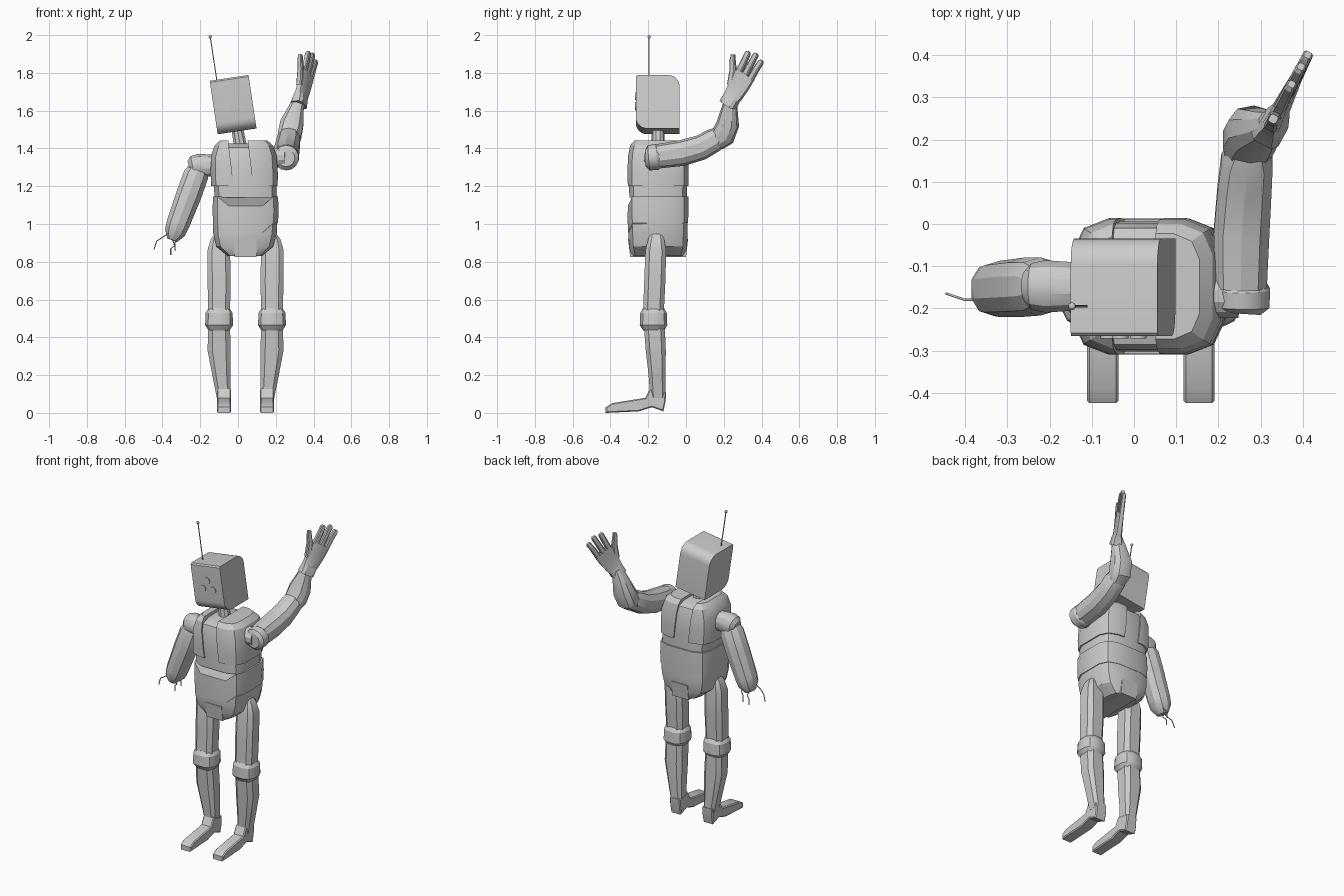
import bpy, bmesh, math
from mathutils import Vector, Matrix

if "Cube" in bpy.data.objects:
    bpy.data.objects.remove(bpy.data.objects["Cube"])


def finish(name, bm, angle=28):
    bmesh.ops.recalc_face_normals(bm, faces=bm.faces[:])
    me = bpy.data.meshes.new(name)
    bm.to_mesh(me)
    bm.free()
    ob = bpy.data.objects.new(name, me)
    bpy.context.collection.objects.link(ob)
    bpy.ops.object.select_all(action='DESELECT')
    ob.select_set(True)
    bpy.context.view_layer.objects.active = ob
    bpy.ops.object.shade_smooth_by_angle(angle=math.radians(angle))
    return ob


def tube_bm(stations, n=8, p=0.7, ref=(1, 0, 0), axis=None, dip=0):
    """Loft stations (x, y, z, ru[, rv]) with a rounded-box section; dip lowers the front middle."""
    bm = bmesh.new()
    ref = Vector(ref)
    pts = [Vector(s[:3]) for s in stations]
    ang = [2 * math.pi * (i + 0.5) / n for i in range(n)]
    sec = [(math.copysign(abs(math.cos(a)) ** p, math.cos(a)),
            math.copysign(abs(math.sin(a)) ** p, math.sin(a))) for a in ang]
    m = max(c for c, s in sec)
    rings = []
    for i, st in enumerate(stations):
        t = Vector(axis) if axis else pts[min(i + 1, len(pts) - 1)] - pts[max(i - 1, 0)]
        t.normalize()
        v = t.cross(ref).normalized()
        u = v.cross(t)
        ru, rv = st[3], st[-1]
        ring = []
        for c, s in sec:
            co = pts[i] + u * (ru * c / m) + v * (rv * s / m)
            if dip and s < -0.9 * m:
                co.z -= dip
            ring.append(bm.verts.new(co))
        rings.append(ring)
    for a, b in zip(rings, rings[1:]):
        for i in range(n):
            j = (i + 1) % n
            bm.faces.new((a[i], a[j], b[j], b[i]))
    bm.faces.new(rings[0])
    bm.faces.new(rings[-1])
    return bm


def tube(name, stations, **kw):
    return finish(name, tube_bm(stations, **kw))


def extrude_profile(name, prof, hw, matrix, bevel=0.0):
    """Extrude a (y, z) outline to +-hw in x."""
    bm = bmesh.new()
    f = bm.faces.new([bm.verts.new((-hw, y, z)) for y, z in prof])
    r = bmesh.ops.extrude_face_region(bm, geom=[f])
    bmesh.ops.translate(bm, verts=[g for g in r['geom'] if isinstance(g, bmesh.types.BMVert)],
                        vec=(2 * hw, 0, 0))
    if bevel:
        sides = [e for e in bm.edges if abs(e.verts[0].co.x - e.verts[1].co.x) < 1e-5]
        bmesh.ops.bevel(bm, geom=sides, offset=bevel, segments=1, affect='EDGES')
    bm.transform(matrix)
    return finish(name, bm)


def wire(name, pts, r):
    cu = bpy.data.curves.new(name, 'CURVE')
    cu.dimensions = '3D'
    cu.bevel_depth = r
    cu.bevel_resolution = 1
    cu.use_fill_caps = True
    sp = cu.splines.new('POLY')
    sp.points.add(len(pts) - 1)
    for q, c in zip(sp.points, pts):
        q.co = (*c, 1)
    bpy.context.collection.objects.link(bpy.data.objects.new(name, cu))


UP = (0, 0, 1)
CY = -0.148

# torso: three overlapping bands
body = dict(n=12, p=0.5, axis=UP)
tube("pelvis", [(.036, CY, .83, .09, .14), (.036, CY, .88, .15, .153),
                (.037, CY, .95, .168, .157), (.038, CY, 1.02, .17, .157)], **body)
tube("waist", [(.04, CY, 1.005, .172, .159), (.04, CY, 1.07, .175, .161),
               (.04, CY, 1.145, .172, .16)], dip=.05, **body)
tube("chest", [(.04, CY, 1.14, .163, .152), (.035, CY, 1.25, .168, .154),
               (.031, CY, 1.36, .165, .15), (.03, CY, 1.405, .142, .138),
               (.03, CY, 1.425, .09, .09)], **body)
extrude_profile("pelvis_strip", [(-.307, .92), (-.295, .825), (-.0, .825), (.011, .92)],
                .058, Matrix.Translation((.04, 0, 0)))

# shoulder yokes: slightly larger chest shell cut into two halves
for side, x0 in ((-1, -.035), (1, .068)):
    bm = tube_bm([(.034, CY, 1.2, .176, .16), (.033, CY, 1.27, .178, .162),
                  (.031, CY, 1.36, .174, .159), (.031, CY, 1.415, .155, .148),
                  (.03, CY, 1.442, .125, .125)], **body)
    cut = bmesh.ops.bisect_plane(bm, geom=bm.verts[:] + bm.edges[:] + bm.faces[:],
                                 plane_co=(x0, 0, 1.3), plane_no=(-side, 0, -side * .12),
                                 clear_outer=True)
    bmesh.ops.holes_fill(bm, edges=[g for g in cut['geom_cut'] if isinstance(g, bmesh.types.BMEdge)])
    finish("shoulder_yoke", bm)

# neck
tube("neck", [(.015, CY, 1.4, .035), (-.005, CY, 1.51, .03)], n=10, p=1)

# head: side outline with rounded top-back and bottom-front edges
D, H, R = .116, .143, .06
arc = [math.radians(a) for a in range(0, 91, 15)]
prof = [(-D, H - .008), (-D + .008, H)]
prof += [(D - R + R * math.sin(a), H - R + R * math.cos(a)) for a in arc]
prof += [(D, -H)]
prof += [(-D + R - R * math.sin(a), -H + R - R * math.cos(a)) for a in arc]
HM = Matrix.Translation((-.026, -.15, 1.632)) @ Matrix.Rotation(math.radians(-8.5), 4, 'Y')
extrude_profile("head", prof, .104, HM)

# face discs
for x, z in ((.0, .045), (-.035, -.005), (.035, -.01)):
    bm = bmesh.new()
    bmesh.ops.create_cone(bm, cap_ends=True, segments=16, radius1=.02, radius2=.02, depth=.01,
                          matrix=HM @ Matrix.Translation((x, -D, z)) @ Matrix.Rotation(math.pi / 2, 4, 'X'))
    finish("face_disc", bm)

# antenna
wire("antenna", [(-.112, -.195, 1.76), (-.147, -.195, 1.992)], .003)
bm = bmesh.new()
bmesh.ops.create_uvsphere(bm, u_segments=10, v_segments=6, radius=.009,
                          matrix=Matrix.Translation((-.147, -.195, 1.991)))
finish("antenna_tip", bm)

# legs and feet, mirrored about the body centre
foot = [(-.425, .0), (-.425, .03), (-.39, .052), (-.29, .068), (-.215, .08), (-.19, .13),
        (-.105, .11), (-.108, .06), (-.12, .008), (-.18, .03), (-.25, .008)]
for s in (-1, 1):
    def leg(name, rows, **kw):
        tube(name, [(.04 + s * x, y, z, rx, ry) for x, y, z, rx, ry in rows], axis=UP, **kw)
    leg("thigh", [(.142, -.157, .955, .016, .028), (.144, -.158, .92, .04, .042),
                  (.142, -.16, .86, .06, .055), (.14, -.165, .7, .061, .056),
                  (.14, -.172, .54, .058, .055)], p=.6)
    leg("knee", [(.14, -.172, .555, .055, .055), (.14, -.172, .53, .071, .07),
                 (.14, -.172, .465, .074, .073), (.14, -.17, .435, .055, .055)], p=.75, n=12)
    leg("shin", [(.14, -.167, .45, .058, .055), (.14, -.16, .33, .061, .053),
                 (.128, -.153, .2, .048, .045), (.115, -.148, .08, .037, .041)], p=.6)
    extrude_profile("foot", foot, .037, Matrix.Translation((.04 + s * .114, 0, 0)), .006)

# broken arm with loose wires
tube("broken_shoulder", [(-.11, CY, 1.31, .055), (-.21, CY, 1.31, .062),
                         (-.24, CY, 1.305, .055), (-.258, CY, 1.3, .035)], n=12, p=.9, ref=(0, 1, 0))
tube("broken_upper_arm", [(-.208, CY, 1.3, .05), (-.222, CY, 1.26, .066), (-.262, -.15, 1.15, .067),
                          (-.318, -.154, 1.0, .061, .064), (-.334, -.155, .955, .055, .06),
                          (-.349, -.156, .915, .028, .035)], n=10, p=.9)
wire("loose_wire", [(-.37, -.18, .95), (-.40, -.18, .93), (-.43, -.17, .91), (-.445, -.165, .865)], .003)
wire("loose_wire", [(-.35, -.15, .925), (-.335, -.14, .885), (-.356, -.13, .87), (-.356, -.13, .835)], .003)
wire("loose_wire", [(-.32, -.12, .95), (-.315, -.11, .92), (-.335, -.1, .9), (-.332, -.1, .86)], .003)

# raised arm
tube("raised_shoulder_mount", [(.15, CY - .02, 1.35, .055), (.25, CY - .025, 1.352, .05)],
     n=12, p=1, ref=(0, 1, 0))
tube("raised_shoulder", [(.255, -.213, 1.35, .045), (.256, -.197, 1.35, .065),
                         (.256, -.155, 1.355, .067), (.256, -.135, 1.358, .055)], n=14, p=1)
tube("raised_upper_arm", [(.253, -.15, 1.358, .062), (.255, -.02, 1.376, .066),
                          (.262, .08, 1.405, .064), (.268, .15, 1.445, .061),
                          (.272, .185, 1.475, .045)], n=10, p=.85)
tube("raised_forearm", [(.268, .16, 1.435, .05), (.272, .195, 1.465, .062), (.285, .222, 1.53, .062, .058),
                        (.312, .232, 1.625, .038), (.325, .238, 1.66, .03)], n=10, p=.85)

# raised hand: A along the palm, W across it
A = Vector((.223, .456, .86)).normalized()
W = Vector((.415, .755, -.508)).normalized()
P0 = Vector((.322, .222, 1.63))


def hand(name, rows):
    tube(name, [(*(P0 + A * s + W * w), ru, rv) for s, w, ru, rv in rows], p=.5, ref=W)


hand("palm", [(0, .0, .044, .036), (.045, .0, .044, .028), (.06, .002, .048, .022),
              (.13, .004, .056, .018), (.195, .006, .058, .015)])
for w, length in ((-.034, .305), (.006, .32), (.046, .305)):
    hand("finger", [(.185, w, .017, .014), (.25, w * 1.05, .016, .013),
                    (length - .01, w * 1.15, .015, .012), (length, w * 1.15, .009, .008)])
hand("thumb", [(.1, -.04, .018, .016), (.18, -.072, .016, .014),
               (.22, -.1, .014, .012), (.245, -.112, .01, .01)])
